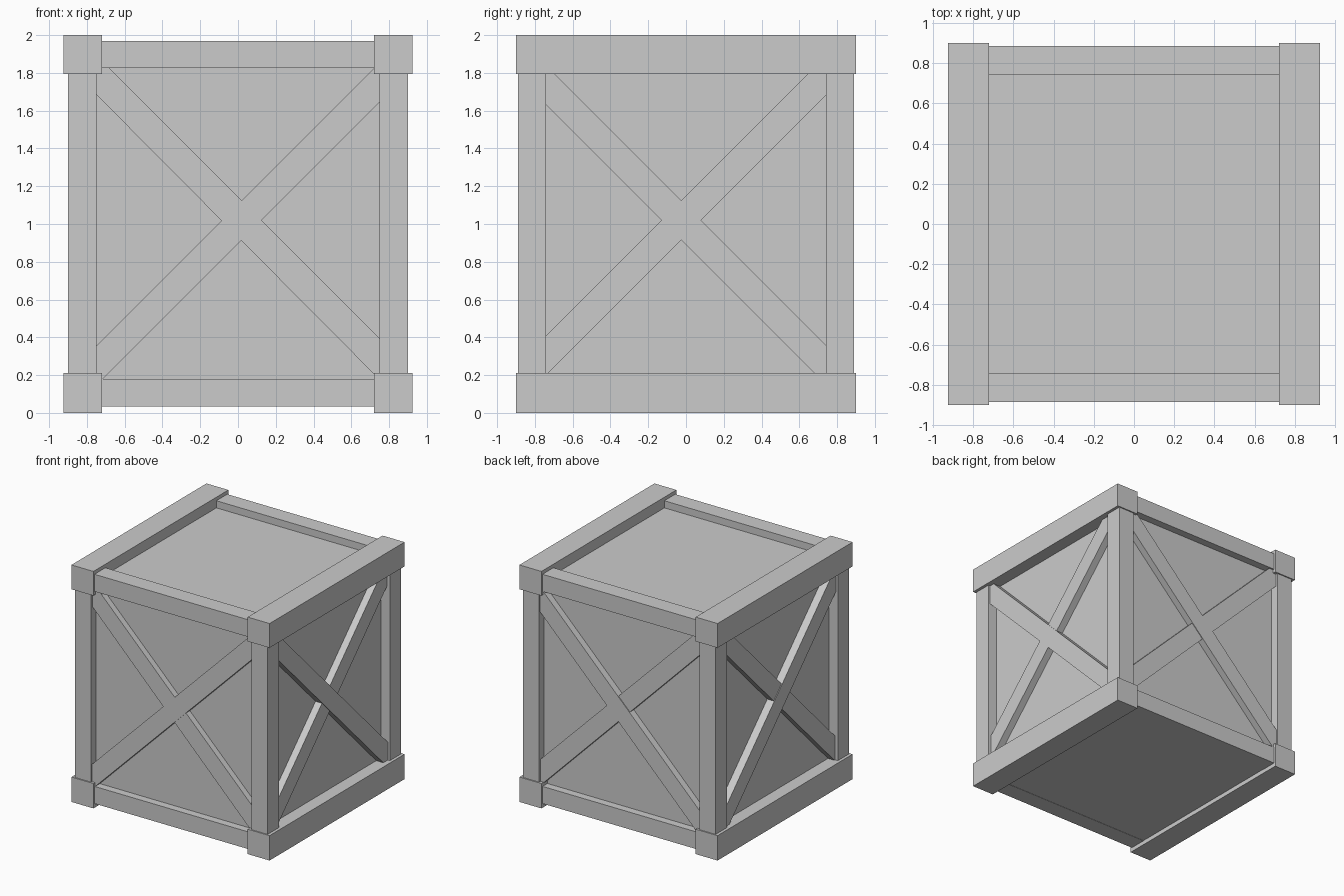
import bpy, bmesh

if "Cube" in bpy.data.objects:
    bpy.data.objects.remove(bpy.data.objects["Cube"])


def finish(name, bm):
    bmesh.ops.recalc_face_normals(bm, faces=bm.faces)
    mesh = bpy.data.meshes.new(name)
    bm.to_mesh(mesh)
    bm.free()
    obj = bpy.data.objects.new(name, mesh)
    bpy.context.collection.objects.link(obj)
    return obj


def box(name, lo, hi):
    bm = bmesh.new()
    bmesh.ops.create_cube(bm, size=1)
    for v in bm.verts:
        v.co = [(a + b) / 2 + c * (b - a) for a, b, c in zip(lo, hi, v.co)]
    return finish(name, bm)


def mirror(obj, x=False, y=False):
    mod = obj.modifiers.new("mirror", "MIRROR")
    mod.use_axis = (x, y, False)


def brace(name, place, side, c, L, zb, zt, inner, outer, w=0.105):
    """Diagonal plank z = side*u + c, trimmed to the frame opening."""
    pts = [(-L, -L + c + w), (-L, zb), (max(zb - c + w, -L + 0.005), zb),
           (L, L + c - w), (L, zt), (zt - c - w, zt)]
    bm = bmesh.new()
    rings = [[bm.verts.new(place(side * u, d, z)) for u, z in pts]
             for d in (inner, outer)]
    for ring in rings:
        bm.faces.new(ring)
    for i in range(len(pts)):
        j = (i + 1) % len(pts)
        bm.faces.new((rings[0][i], rings[0][j], rings[1][j], rings[1][i]))
    return finish(name, bm)


# Inner panelled body
box("crate_body", (-0.815, -0.82, 0.037), (0.815, 0.82, 1.91))

# Corner posts
mirror(box("corner_posts", (0.75, 0.74, 0.2), (0.9, 0.89, 1.8)), x=True, y=True)

# Heavy side beams and lighter cross rails, bottom and top
for level, z0, z1, r0, r1 in (("bottom", 0, 0.21, 0.035, 0.18),
                              ("top", 1.795, 2.0, 1.825, 1.97)):
    mirror(box(level + "_side_beams", (0.72, -0.9, z0), (0.925, 0.9, z1)), x=True)
    mirror(box(level + "_cross_rails", (-0.73, 0.74, r0), (0.73, 0.885, r1)), y=True)


# Crossed braces on front/back, then right/left
def front(u, d, z):
    return (u, -d, z)


def right(u, d, z):
    return (d, u, z)


for label, side, c, out in (("rising", 1, 1.0, 0.878), ("falling", -1, 1.04, 0.872)):
    mirror(brace("front_back_brace_" + label, front, side, c,
                 0.755, 0.175, 1.83, 0.8, out), y=True)
for label, side, c, out in (("rising", 1, 1.045, 0.875), ("falling", -1, 0.995, 0.881)):
    mirror(brace("side_brace_" + label, right, side, c,
                 0.745, 0.205, 1.8, 0.8, out), x=True)
